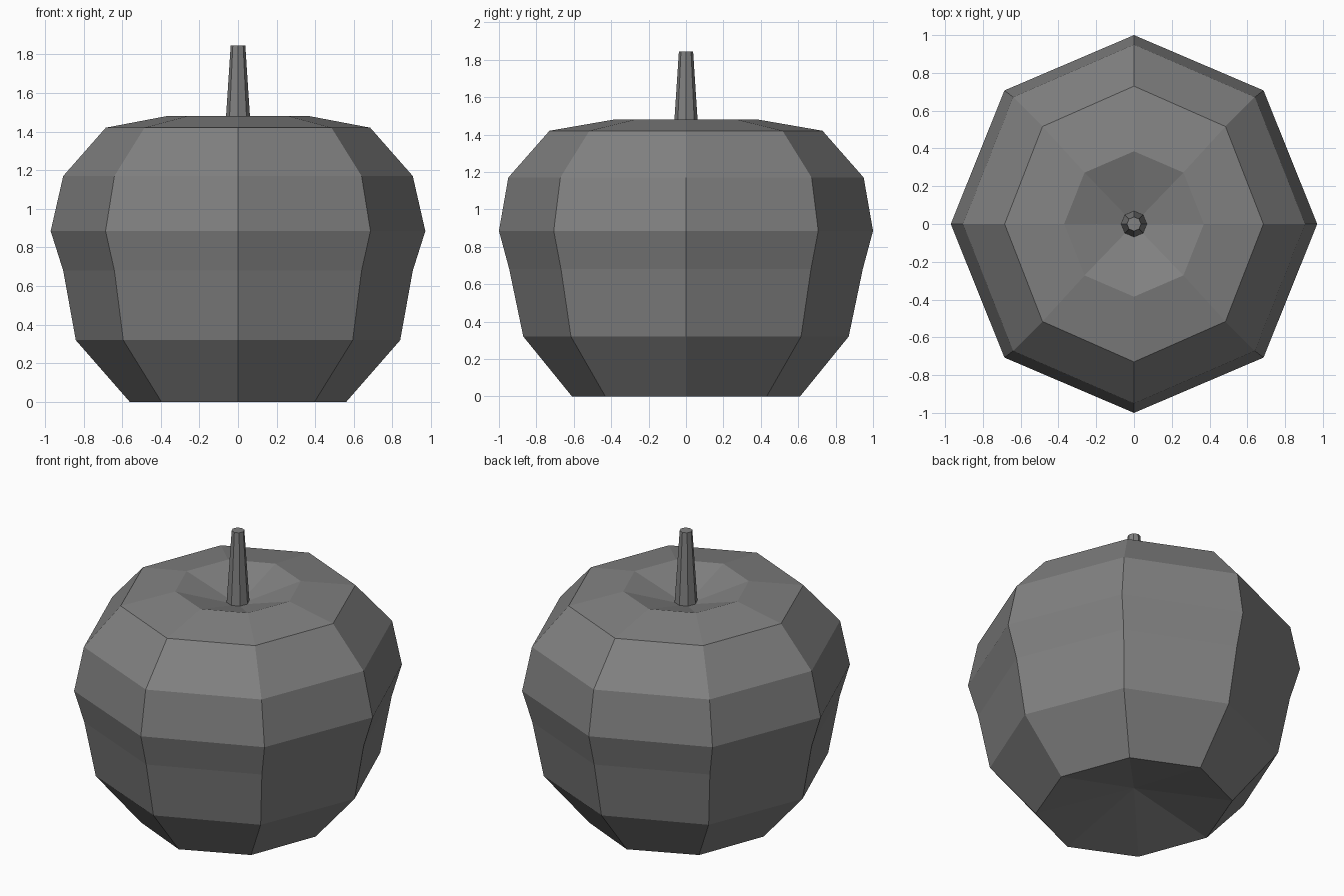
import bpy
import bmesh
from math import cos, sin, pi

cube = bpy.data.objects.get("Cube")
if cube:
    bpy.data.objects.remove(cube, do_unlink=True)

SIDES = 8

grey = bpy.data.materials.new("grey")
grey.use_nodes = True
colour = (0.22, 0.22, 0.22, 1)
grey.diffuse_color = colour
grey.node_tree.nodes["Principled BSDF"].inputs["Base Color"].default_value = colour


def lathe(name, rings, bottom_z, top_z):
    """Stack oval rings (x radius, y radius, z) and close both ends with fans."""
    bm = bmesh.new()
    loops = []
    for rx, ry, z in rings:
        angles = [2 * pi * i / SIDES for i in range(SIDES)]
        loops.append([bm.verts.new((rx * cos(a), ry * sin(a), z)) for a in angles])
    low = bm.verts.new((0, 0, bottom_z))
    high = bm.verts.new((0, 0, top_z))
    for i in range(SIDES):
        j = (i + 1) % SIDES
        for a, b in zip(loops, loops[1:]):
            bm.faces.new((a[i], a[j], b[j], b[i]))
        bm.faces.new((low, loops[0][j], loops[0][i]))
        bm.faces.new((high, loops[-1][i], loops[-1][j]))
    mesh = bpy.data.meshes.new(name)
    bm.to_mesh(mesh)
    bm.free()
    mesh.materials.append(grey)
    obj = bpy.data.objects.new(name, mesh)
    bpy.context.collection.objects.link(obj)
    return obj


# Faceted fruit body with a hollow underside and a dip around the stem
lathe("fruit_body", [
    (0.56, 0.61, 0.0),
    (0.84, 0.87, 0.32),
    (0.905, 0.945, 0.68),
    (0.97, 1.0, 0.885),
    (0.905, 0.95, 1.17),
    (0.685, 0.73, 1.42),
    (0.37, 0.385, 1.48),
], 0.13, 1.36)

# Tapered stem standing in the dip
lathe("stem", [(0.069, 0.069, 1.37), (0.038, 0.038, 1.845)], 1.37, 1.845)
